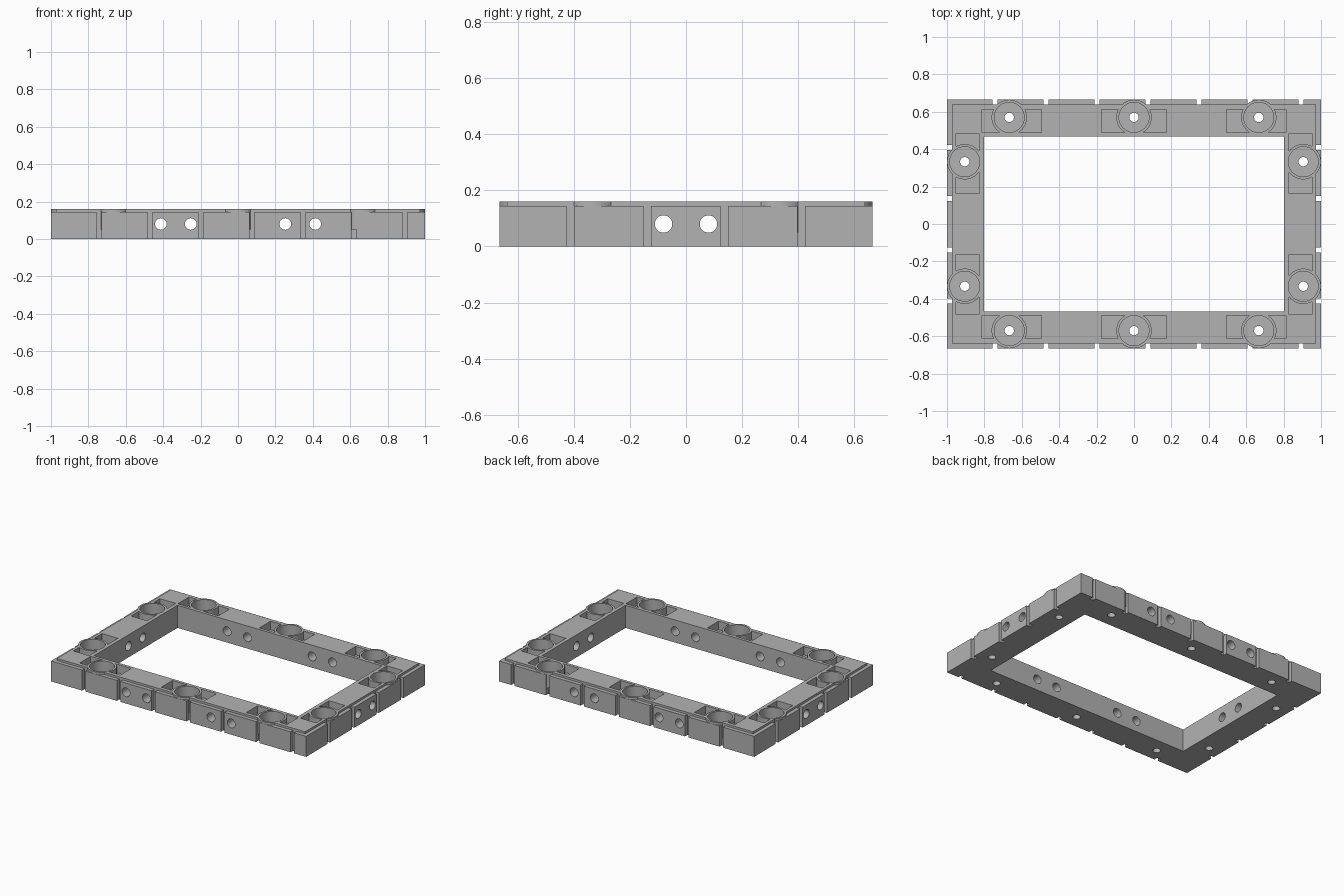
import bpy
import bmesh
from math import radians
from mathutils import Matrix, Vector

cube = bpy.data.objects.get("Cube")
if cube:
    bpy.data.objects.remove(cube, do_unlink=True)

HX, HY, H = 1.0, 0.665, 0.16      # half length, half width, height
STEP, STEP_Z = 0.027, 0.145       # lowered outer rim
RAIL = 0.198                      # rail width
BOSS_R, SEAT_R, BOLT_R = 0.0945, 0.08, 0.025
FLOOR, SEAT_FLOOR = 0.10, 0.085   # pocket and seat floor heights

grey = bpy.data.materials.new("grey plastic")
grey.use_nodes = True
grey.diffuse_color = (0.45, 0.45, 0.45, 1)
grey.node_tree.nodes["Principled BSDF"].inputs["Base Color"].default_value = grey.diffuse_color


def make(name, bm):
    bmesh.ops.recalc_face_normals(bm, faces=bm.faces)
    mesh = bpy.data.meshes.new(name)
    bm.to_mesh(mesh)
    bm.free()
    mesh.materials.append(grey)
    ob = bpy.data.objects.new(name, mesh)
    bpy.context.collection.objects.link(ob)
    return ob


def box(bm, x0, x1, y0, y1, z0, z1):
    size = Matrix.Diagonal((x1 - x0, y1 - y0, z1 - z0, 1))
    centre = Matrix.Translation(((x0 + x1) / 2, (y0 + y1) / 2, (z0 + z1) / 2))
    bmesh.ops.create_cube(bm, size=1, matrix=centre @ size)


def rod(bm, r, start, end, sides=48):
    a, b = Vector(start), Vector(end)
    turn = (b - a).to_track_quat('Z', 'Y').to_matrix().to_4x4()
    bmesh.ops.create_cone(bm, cap_ends=True, segments=sides, radius1=r, radius2=r,
                          depth=(b - a).length, matrix=Matrix.Translation((a + b) / 2) @ turn)


def combine(target, bm, operation):
    tool = make("tool", bm)
    tool.hide_render = True
    mod = target.modifiers.new("cut", 'BOOLEAN')
    mod.operation, mod.solver, mod.object = operation, 'EXACT', tool
    bpy.ops.object.select_all(action='DESELECT')
    bpy.context.view_layer.objects.active = target
    target.select_set(True)
    bpy.ops.object.modifier_apply(modifier=mod.name)
    bpy.data.objects.remove(tool, do_unlink=True)


# Rectangular frame swept from a stepped profile of (inset, height)
profile = [(0, 0), (0, STEP_Z), (STEP, STEP_Z), (STEP, H), (RAIL, H), (RAIL, 0)]
bm = bmesh.new()
loops = [[bm.verts.new((sx * (HX - d), sy * (HY - d), z)) for d, z in profile]
         for sx, sy in ((-1, -1), (1, -1), (1, 1), (-1, 1))]
for i in range(4):
    a, b = loops[i], loops[(i + 1) % 4]
    for j in range(len(profile)):
        k = (j + 1) % len(profile)
        bm.faces.new((a[j], b[j], b[k], a[k]))
frame = make("frame", bm)

# Outer grooves and pockets beside the bosses
bm = bmesh.new()
for s in (-1, 1):
    for i in range(7):
        x = -0.743 + 0.2725 * i
        y0, y1 = sorted((s * (HY - STEP), s * (HY + 0.1)))
        box(bm, x - 0.0135, x + 0.0135, y0, y1, -0.1, H + 0.1)
    for i in range(4):
        y = -0.412 + 0.274 * i
        x0, x1 = sorted((s * (HX - STEP), s * (HX + 0.1)))
        box(bm, x0, x1, y - 0.0135, y + 0.0135, -0.1, H + 0.1)
    y0, y1 = sorted((s * 0.488, s * 0.612))
    for x0, x1 in ((-0.813, -0.495), (-0.173, 0.173), (0.495, 0.813)):
        box(bm, x0, x1, y0, y1, FLOOR, H + 0.1)
    x0, x1 = sorted((s * 0.828, s * 0.952))
    for y0, y1 in ((-0.485, -0.163), (0.163, 0.485)):
        box(bm, x0, x1, y0, y1, FLOOR, H + 0.1)
combine(frame, bm, 'DIFFERENCE')

# Round bosses
spots = [(x, s * 0.57) for s in (-1, 1) for x in (-0.667, 0, 0.667)]
spots += [(s * 0.905, y) for s in (-1, 1) for y in (-0.333, 0.333)]
bm = bmesh.new()
for x, y in spots:
    rod(bm, BOSS_R, (x, y, 0.05), (x, y, H), 64)
combine(frame, bm, 'UNION')

# Round seats in the bosses
bm = bmesh.new()
for x, y in spots:
    rod(bm, SEAT_R, (x, y, SEAT_FLOOR), (x, y, H + 0.1), 64)
combine(frame, bm, 'DIFFERENCE')

# Bolt holes down through the seats, and cross holes through the rails
bm = bmesh.new()
for x, y in spots:
    rod(bm, BOLT_R, (x, y, -0.1), (x, y, H + 0.1), 32)
for s in (-1, 1):
    for x in (-0.413, -0.253, 0.253, 0.413):
        rod(bm, 0.031, (x, s * 0.4, 0.08), (x, s * 0.8, 0.08), 32)
    for y in (-0.08, 0.08):
        rod(bm, 0.031, (s * 0.7, y, 0.08), (s * 1.1, y, 0.08), 32)
combine(frame, bm, 'DIFFERENCE')

bpy.ops.object.shade_smooth_by_angle(angle=radians(30))
